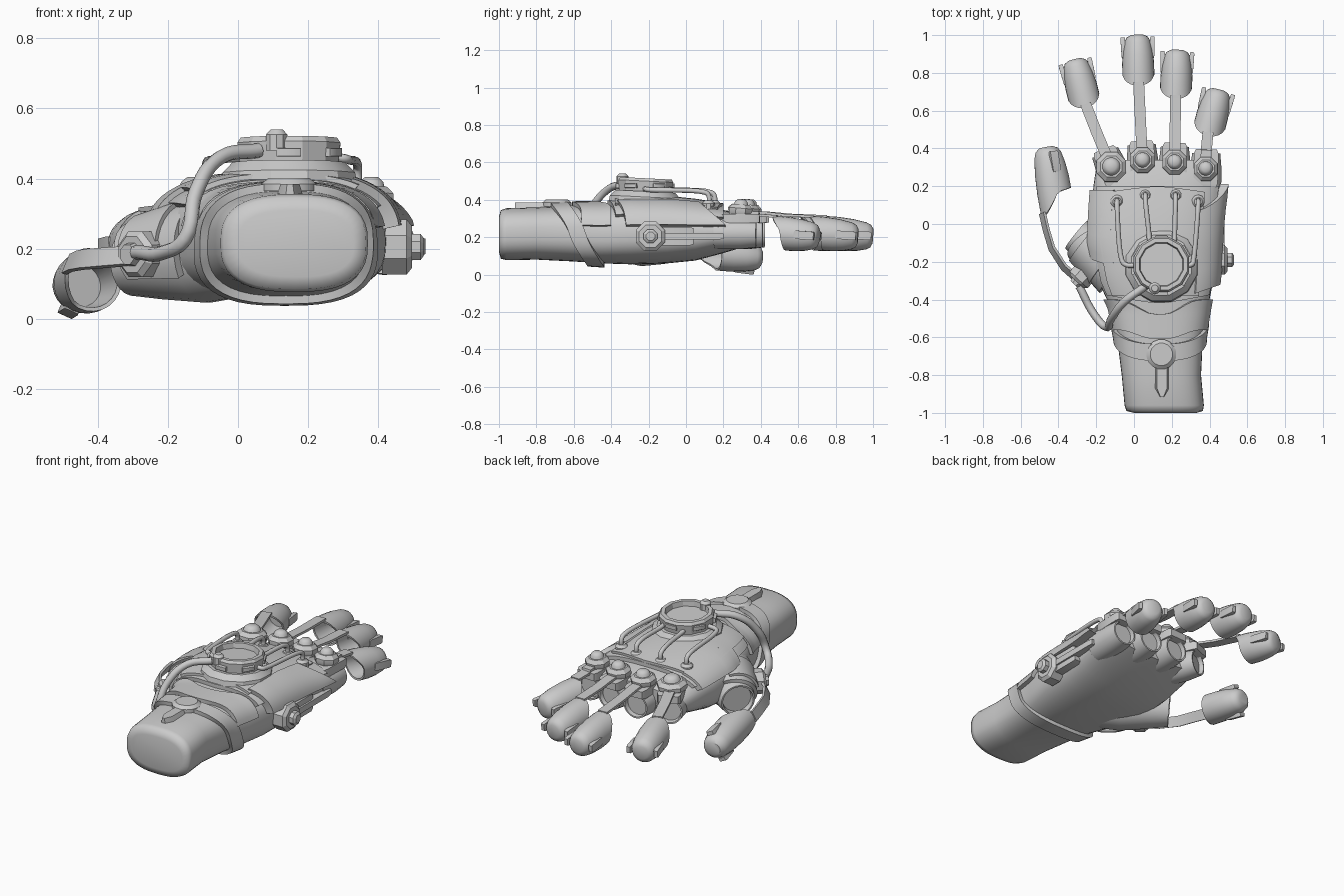
import bpy, bmesh
from math import sin, cos, pi, radians
from mathutils import Vector as V

if "Cube" in bpy.data.objects:
    bpy.data.objects.remove(bpy.data.objects["Cube"])


def mesh(name, verts, faces, angle=35):
    bm = bmesh.new()
    vs = [bm.verts.new(v) for v in verts]
    for f in faces:
        bm.faces.new([vs[i] for i in f])
    bmesh.ops.recalc_face_normals(bm, faces=bm.faces)
    me = bpy.data.meshes.new(name)
    bm.to_mesh(me)
    bm.free()
    me.polygons.foreach_set("use_smooth", [True] * len(me.polygons))
    me.set_sharp_from_angle(angle=radians(angle))
    ob = bpy.data.objects.new(name, me)
    bpy.context.collection.objects.link(ob)
    return ob


def loft(name, rings, closed=False, angle=35):
    n, m = len(rings[0]), len(rings)
    faces = []
    for i in range(m if closed else m - 1):
        a, b = i * n, (i + 1) % m * n
        faces += [(a + j, a + (j + 1) % n, b + (j + 1) % n, b + j) for j in range(n)]
    if not closed:
        faces += [tuple(range(n)), tuple(range((m - 1) * n, m * n))]
    return mesh(name, [p for r in rings for p in r], faces, angle)


def frame(axis):
    d = V(axis).normalized()
    s = d.cross(V((0, 0, 1)) if abs(d.z) < 0.9 else V((0, 1, 0))).normalized()
    return d, s, s.cross(d)


def lathe(name, c, axis, prof, n=16, angle=35):
    d, s, u = frame(axis)
    ring = lambda r, h: [V(c) + d * h + (s * cos(t) + u * sin(t)) * r
                         for t in (2 * pi * (k + 0.5) / n for k in range(n))]
    return loft(name, [ring(r, h) for r, h in prof], angle=angle)


def box(name, c, size, ydir=(0, 1, 0), up=(0, 0, 1)):
    y = V(ydir).normalized()
    x = y.cross(V(up)).normalized()
    z = x.cross(y)
    ring = lambda t, k: [V(c) + x * size[0] / 2 * i * k + y * size[1] / 2 * t + z * size[2] / 2 * j * k
                         for i, j in ((-1, -1), (1, -1), (1, 1), (-1, 1))]
    return loft(name, [ring(-1, 0.85), ring(-0.8, 1), ring(0.8, 1), ring(1, 0.85)])


def band(name, pts, up, w, t):
    pts = [V(p) for p in pts]
    rings = []
    for i, p in enumerate(pts):
        d = (pts[min(i + 1, len(pts) - 1)] - pts[max(i - 1, 0)]).normalized()
        s = d.cross(V(up)).normalized()
        n = s.cross(d)
        rings.append([p + s * w / 2 * a + n * t / 2 * b for a, b in ((-1, -1), (1, -1), (1, 1), (-1, 1))])
    return loft(name, rings)


def tube(name, pts, r):
    cu = bpy.data.curves.new(name, 'CURVE')
    cu.dimensions, cu.bevel_depth, cu.bevel_resolution = '3D', r, 2
    cu.resolution_u, cu.use_fill_caps = 6, True
    sp = cu.splines.new('BEZIER')
    sp.bezier_points.add(len(pts) - 1)
    for b, p in zip(sp.bezier_points, pts):
        b.co, b.handle_left_type, b.handle_right_type = p, 'AUTO', 'AUTO'
    bpy.context.collection.objects.link(bpy.data.objects.new(name, cu))


# Glove body: sections as (y, x min, x max, z min, z max)
SEC = [(-1, 0.0, 0.33, 0.12, 0.31), (-0.99, -0.04, 0.365, 0.085, 0.345), (-0.96, -0.05, 0.37, 0.077, 0.355),
       (-0.8, -0.065, 0.355, 0.08, 0.36), (-0.6, -0.09, 0.365, 0.07, 0.37), (-0.45, -0.12, 0.39, 0.06, 0.372),
       (-0.3, -0.19, 0.42, 0.055, 0.385), (-0.1, -0.23, 0.43, 0.06, 0.385), (0.05, -0.225, 0.44, 0.075, 0.37),
       (0.2, -0.215, 0.46, 0.115, 0.345), (0.3, -0.2, 0.45, 0.145, 0.325), (0.34, -0.18, 0.43, 0.16, 0.31)]


def skin(y, a, off=0):
    y = max(-1, min(0.34, y))
    i = next(k for k in range(len(SEC) - 1) if y <= SEC[k + 1][0])
    p, q = SEC[i], SEC[i + 1]
    t = (y - p[0]) / (q[0] - p[0])
    x0, x1, z0, z1 = (p[k] + (q[k] - p[k]) * t for k in range(1, 5))
    f = lambda v: (1 if v > 0 else -1) * abs(v) ** 0.76
    return V(((x0 + x1) / 2 + ((x1 - x0) / 2 + off) * f(cos(a)), y, (z0 + z1) / 2 + ((z1 - z0) / 2 + off) * f(sin(a))))


def shell(name, f, a0, a1, lo, hi, off, n=20, m=9, closed=False):
    """Plate that follows surface f between angles a0..a1 and lengths lo(a)..hi(a)."""
    rings = []
    for i in range(n + (0 if closed else 1)):
        a = radians(a0 + (a1 - a0) * i / n)
        ys = [lo(a) + (hi(a) - lo(a)) * j / (m - 1) for j in range(m)]
        rings.append([f(y, a, off) for y in ys] + [f(y, a, -0.01) for y in reversed(ys)])
    return loft(name, rings, closed)


loft("glove_body", [[skin(s[0], 2 * pi * k / 40) for k in range(40)] for s in SEC], angle=65)

# Thumb base with its open stub
TB, TD = V((0.02, -0.32, 0.195)), V((-0.32, 0.26, -0.035))
td, ts, tu = frame(TD)
lathe("thumb_base", TB, TD, [(0.13, 0), (0.137, 0.15), (0.115, 0.3), (0.094, 0.42), (0.085, 0.42), (0.08, 0.39)], 24)


def thumb_skin(h, a, off=0):
    r = 0.142 - 0.05 * max(0, h - 0.12) / 0.3 + off
    return TB + td * h + (ts * cos(a) + tu * sin(a)) * r


shell("thumb_plate", thumb_skin, 40, 205, lambda a: 0.13, lambda a: 0.33 + 0.07 * sin(a * 0.9 - 0.3), 0.022, 14, 6)
shell("thumb_upper_plate", thumb_skin, 75, 165, lambda a: 0.2, lambda a: 0.36, 0.035, 8, 5)

# Armour plates over the back of the hand
shell("back_plate", skin, 28, 150, lambda a: -0.42 + 0.05 * abs(cos(a)), lambda a: 0.2, 0.022)
shell("back_upper_plate", skin, 52, 135, lambda a: -0.38, lambda a: 0.2 - 0.05 * abs(cos(a)), 0.036)
shell("right_side_plate", skin, 8, 58, lambda a: -0.42 + 0.1 * cos(a), lambda a: 0.24 - 0.2 * sin(a), 0.045, 12)
shell("left_side_plate", skin, 122, 160, lambda a: -0.28 + 0.1 * abs(cos(a)), lambda a: 0.18, 0.036, 8)

# Wrist guard, strap, buckle and tongue
shell("wrist_plate", skin, 10, 170, lambda a: -0.56 - 0.05 * sin(a) ** 8, lambda a: -0.4 - 0.08 * sin(a) ** 12, 0.022)
shell("wrist_strap", skin, 0, 360, lambda a: -0.625 - 0.1 * sin(a), lambda a: -0.535 - 0.1 * sin(a), 0.022, 48, 4, True)
lathe("wrist_buckle", (0.145, -0.69, 0.365), (0, 0, 1), [(0.08, 0), (0.08, 0.02), (0.06, 0.036)], 16)
loft("wrist_tongue", [[V((0.148 + s * w, y, z)) for s, w, z in ((-1, k, 0.35), (1, k, 0.35), (1, k * 0.7, 0.385), (-1, k * 0.7, 0.385))]
                      for y, k in ((-0.7, 0.038), (-0.87, 0.038), (-0.915, 0.012))])

# Round device on the back of the hand
DC, DA = (0.145, -0.22, 0.385), (0, 0.05, 1)
lathe("dial_base", DC, DA, [(0.2, 0), (0.195, 0.03), (0.165, 0.06)], 12, 25)
lathe("dial_ring", DC, DA, [(0.145, 0.05), (0.152, 0.115), (0.142, 0.13), (0.12, 0.13), (0.115, 0.1)], 12, 25)
for i in range(6):
    a = radians(60 * i + 30)
    box("dial_clip", V(DC) + V((cos(a) * 0.143, sin(a) * 0.143, 0.09)), (0.07, 0.03, 0.025), (cos(a), sin(a), 0))
lathe("dial_knob", (0.11, -0.34, 0.48), (0, 0, 1), [(0.032, 0), (0.032, 0.045), (0.018, 0.06)], 10)

# Four thin pipes from the device to sockets
for x, y, xe, ye, end in ((-0.09, 0.12, -0.065, -0.19, (0.01, -0.22, 0.46)), (0.06, 0.15, 0.08, -0.06, (0.085, -0.11, 0.46)),
                          (0.22, 0.15, 0.215, -0.06, (0.21, -0.11, 0.46)), (0.34, 0.12, 0.315, -0.19, (0.28, -0.22, 0.46))):
    bend = [(xe, ye, 0.453), (xe * 0.8 + end[0] * 0.2, ye - 0.022, 0.456)]
    tube("pipe", [(x, y, 0.36), (x, y, 0.425), (x, y - 0.02, 0.44)] + bend + [end], 0.013)
    lathe("pipe_socket", (x, y, 0.34), (0, 0, 1), [(0.035, 0), (0.035, 0.04), (0.022, 0.055)], 10)

# Thumb joint and its thick hose
lathe("thumb_joint", (-0.265, -0.265, 0.185), (-0.65, -0.7, -0.02), [(0.07, -0.05), (0.07, 0.04), (0.055, 0.055), (0.035, 0.055), (0.03, 0.075)], 8, 25)
tube("thumb_hose", [(-0.29, -0.33, 0.19), (-0.21, -0.48, 0.19), (-0.15, -0.545, 0.23), (-0.12, -0.5, 0.36),
                    (-0.05, -0.41, 0.46), (0.06, -0.33, 0.48)], 0.021)

# Joint and arm on the right side
lathe("side_joint", (0.41, -0.19, 0.205), (1, 0, 0), [(0.085, 0), (0.085, 0.07), (0.065, 0.085), (0.04, 0.085), (0.04, 0.11), (0.025, 0.12)], 8, 25)
box("side_arm", (0.45, 0.03, 0.205), (0.06, 0.34, 0.035))
box("side_arm_pad", (0.435, -0.06, 0.205), (0.07, 0.2, 0.1))


def finger_cap(name, base, tip, up, slant, r=0.09):
    base, tip = V(base), V(tip)
    d = (tip - base).normalized()
    s = d.cross(V(up)).normalized()
    u = s.cross(d)
    L = (tip - base).length

    def ring(t, k):
        out = []
        for i in range(24):
            a = 2 * pi * i / 24
            st = slant * min(1, 1.2 * (1 - sin(a))) + 0.015 * (1 - sin(a))
            out.append(base + d * (st + (L - st) * t) + s * cos(a) * r * 0.94 * k + u * sin(a) * r * k)
        return out
    prof = [(0.75, 0.7), (0, 0.88), (0, 1), (0.3, 1), (0.6, 0.93), (0.85, 0.8), (0.95, 0.66), (1, 0.42)]
    loft(name, [ring(t, k) for t, k in prof])
    # small pads on both sides of the tip
    for q in (-1, 1):
        box(name + "_pad", base + d * L * 0.76 + s * q * r * 0.85, (0.024, 0.11, 0.045), d + s * q * 0.04, u)
    return base + u * r * 0.97 + d * 0.02


# Fingers: knuckle x, y, knuckle radius, cap base xy, cap tip xy
for name, x, y, kr, b, t in (("index", -0.12, 0.3, 0.085, (-0.25, 0.61), (-0.315, 0.87)),
                             ("middle", 0.045, 0.335, 0.072, (0.025, 0.725), (0.018, 1.0)),
                             ("ring", 0.215, 0.325, 0.07, (0.22, 0.655), (0.23, 0.92)),
                             ("little", 0.38, 0.29, 0.068, (0.385, 0.46), (0.45, 0.71))):
    out = V((b[0] - x, b[1] - y, 0)).normalized()
    k = V((x, y, 0))
    lathe(name + "_stub", k - out * 0.14 + V((0, 0, 0.22)), out, [(0.085, 0), (0.085, 0.14), (0.075, 0.225), (0.066, 0.225), (0.062, 0.2)], 20)
    box(name + "_bracket", k + out * 0.005 + V((0, 0, 0.3)), (0.13, 0.2, 0.05), out)
    lathe(name + "_knuckle", k + V((0, 0, 0.32)), (0, 0.08, 1),
          [(kr * 0.9, 0), (kr, 0.015), (kr, 0.035), (kr * 0.72, 0.055), (kr * 0.6, 0.055)], 8, 25)
    lathe(name + "_knuckle_dome", k + V((0, 0.004, 0.37)), (0, 0.08, 1), [(kr * 0.58, 0), (kr * 0.5, 0.02), (kr * 0.3, 0.033)], 16, 50)
    top = finger_cap(name + "_cap", (*b, 0.225), (*t, 0.205), (0, 0, 1), 0.05)
    band(name + "_strap", [k + V((0, 0, 0.335)), k + out * 0.1 + V((0, 0, 0.33)), k.lerp(V((*b, 0)), 0.6) + V((0, 0, 0.318)), top],
         (0, 0, 1), 0.058, 0.014)

# Thumb cap and strap
up = (-0.85, -0.2, 0.4)
top = finger_cap("thumb_cap", (-0.4, 0.05, 0.12), (-0.465, 0.405, 0.09), up, 0.1, 0.093)
band("thumb_strap", [(-0.3, -0.29, 0.18), (-0.37, -0.23, 0.175), (-0.435, -0.13, 0.17), (-0.465, -0.03, 0.165), top], up, 0.06, 0.014)
